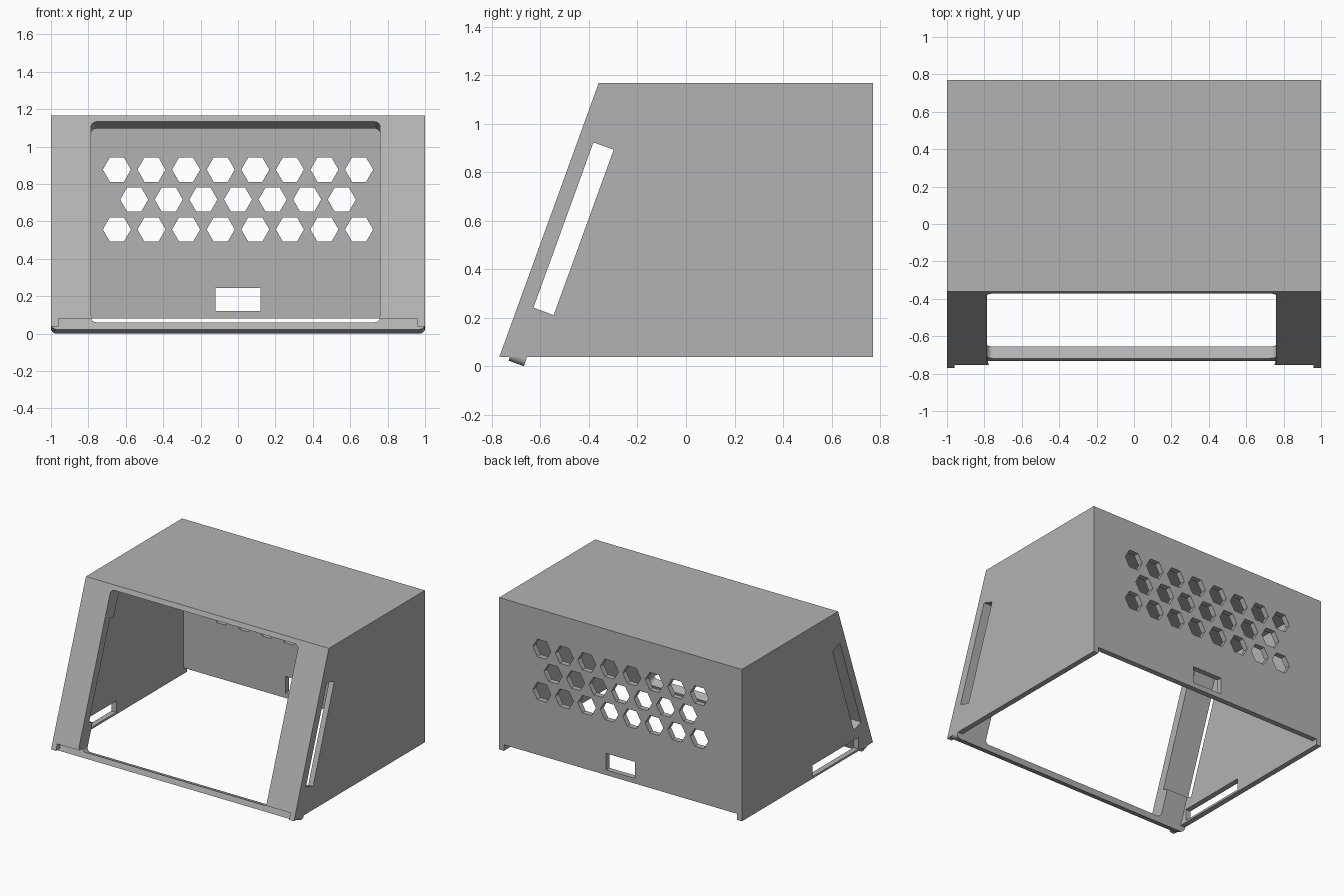
import bpy, bmesh, math
from mathutils import Vector

old = bpy.data.objects.get("Cube")
if old:
    bpy.data.objects.remove(old, do_unlink=True)

# Main sizes
WALL, TOP, BASE, BACK = 0.04, 1.17, 0.04, 0.77
INNER = 1 - WALL
SKIN, FRONT_DEPTH = 0.041, 0.108          # outer skin and full front wall depth
FOOT = Vector((0, -0.77, BASE))           # lower front edge
UP = Vector((0, 0.41, 1.13)).normalized() # along the sloped front
IN = Vector((0, UP.z, -UP.y))             # into the sloped front

grey = bpy.data.materials.new("plain grey")
grey.use_nodes = True
colour = (0.45, 0.45, 0.45, 1)
grey.diffuse_color = colour
grey.node_tree.nodes["Principled BSDF"].inputs["Base Color"].default_value = colour


def slope(x, s, o):
    """Point on the front: x across, s up the slope, o inwards."""
    return Vector((x, 0, 0)) + FOOT + UP * s + IN * o


def front_y(z, o):
    """Depth of the sloped plane o behind the front face at height z."""
    s = (z - BASE - IN.z * o) / UP.z
    return slope(0, s, o).y


def prisms(name, outlines, vec):
    """Extrude each closed outline along vec into one object."""
    bm = bmesh.new()
    for pts in outlines:
        face = bm.faces.new([bm.verts.new(p) for p in pts])
        ext = bmesh.ops.extrude_face_region(bm, geom=[face], use_keep_orig=True)
        verts = [g for g in ext["geom"] if isinstance(g, bmesh.types.BMVert)]
        bmesh.ops.translate(bm, verts=verts, vec=vec)
    bmesh.ops.recalc_face_normals(bm, faces=bm.faces)
    mesh = bpy.data.meshes.new(name)
    bm.to_mesh(mesh)
    bm.free()
    mesh.materials.append(grey)
    obj = bpy.data.objects.new(name, mesh)
    bpy.context.collection.objects.link(obj)
    return obj


def across(name, pts, half):
    """Prism running from -half to half in x."""
    return prisms(name, [[Vector((-half, p[1], p[2])) for p in pts]], (2 * half, 0, 0))


def yz(*pairs):
    return [Vector((0, y, z)) for y, z in pairs]


def rect(x0, x1, z0, z1):
    return [(x0, z0), (x1, z0), (x1, z1), (x0, z1)]


def rounded(x0, x1, s0, s1, r, corners=4, steps=6):
    """Rectangle with the first corners rounded, starting at the lower left."""
    pts = []
    spots = [(x0 + r, s0 + r), (x1 - r, s0 + r), (x1 - r, s1 - r), (x0 + r, s1 - r)]
    sharp = rect(x0, x1, s0, s1)
    for i, (cx, cs) in enumerate(spots):
        if i >= corners:
            pts.append(sharp[i])
            continue
        for k in range(steps + 1):
            a = math.pi * (1 + i / 2 + k / steps / 2)
            pts.append((cx + r * math.cos(a), cs + r * math.sin(a)))
    return pts


def combine(target, tool, operation):
    tool.hide_render = True
    mod = target.modifiers.new(tool.name, "BOOLEAN")
    mod.operation, mod.solver, mod.object = operation, "EXACT", tool
    bpy.context.view_layer.objects.active = target
    bpy.ops.object.modifier_apply(modifier=mod.name)
    bpy.data.objects.remove(tool, do_unlink=True)


# Solid housing with the sloped front
body = across("enclosure_body", yz((front_y(BASE, 0), BASE), (BACK, BASE),
                                   (BACK, TOP), (front_y(TOP, 0), TOP)), 1)

# Hollow interior, open below
ceiling, inside = TOP - WALL, BACK - WALL
cavity = across("cavity", yz((front_y(-0.2, FRONT_DEPTH), -0.2), (inside, -0.2),
                             (inside, ceiling), (front_y(ceiling, FRONT_DEPTH), ceiling)), INNER)
combine(body, cavity, "DIFFERENCE")

# Raised lower edges of the front skin and back wall, leaving corner feet
EDGE = 0.085
front_edge = across("front_edge_cut", yz((-1, -0.1), (front_y(-0.1, SKIN), -0.1),
                                         (front_y(EDGE, SKIN), EDGE), (-1, EDGE)), INNER)
combine(body, front_edge, "DIFFERENCE")
back_edge = across("back_edge_cut", yz((0.6, -0.1), (1, -0.1), (1, EDGE), (0.6, EDGE)), INNER)
combine(body, back_edge, "DIFFERENCE")

# Lower front rail with rounded ends
rail = prisms("lower_rail", [[slope(x, s, SKIN) for x, s in
                              rounded(-1, 1, 0, 0.15, 0.03, corners=2)]],
              IN * (FRONT_DEPTH - SKIN))
combine(body, rail, "UNION")

# Front window
window = prisms("window_cut", [[slope(x, s, -0.1) for x, s in
                                rounded(-0.786, 0.76, 0.04, 1.166, 0.03)]], IN * 0.23)
combine(body, window, "DIFFERENCE")

# Long slot through both sides
slot = across("slot_cut", [slope(0, s, o) for s, o in rect(0.24, 0.965, 0.063, 0.152)], 1.2)
combine(body, slot, "DIFFERENCE")

# Hexagonal vents and socket opening in the back wall
openings = [rect(-0.12, 0.12, 0.123, 0.246)]
for count, z in ((8, 0.88), (7, 0.72), (8, 0.56)):
    for i in range(count):
        x = (i - (count - 1) / 2) * 0.185
        openings.append([(x + 0.075 * math.cos(k * math.pi / 3),
                          z + 0.075 * math.sin(k * math.pi / 3)) for k in range(6)])
vents = prisms("vent_cut", [[Vector((x, 0.65, z)) for x, z in o] for o in openings], (0, 0.3, 0))
combine(body, vents, "DIFFERENCE")

# Low opening in one side wall
side = prisms("side_opening_cut", [[Vector((-1.1, y, z)) for y, z in
                                    rect(-0.6, -0.06, 0.055, 0.14)]], (0.2, 0, 0))
combine(body, side, "DIFFERENCE")

# Rest the lowest point on the ground
low = min(v.co.z for v in body.data.vertices)
for v in body.data.vertices:
    v.co.z -= low
